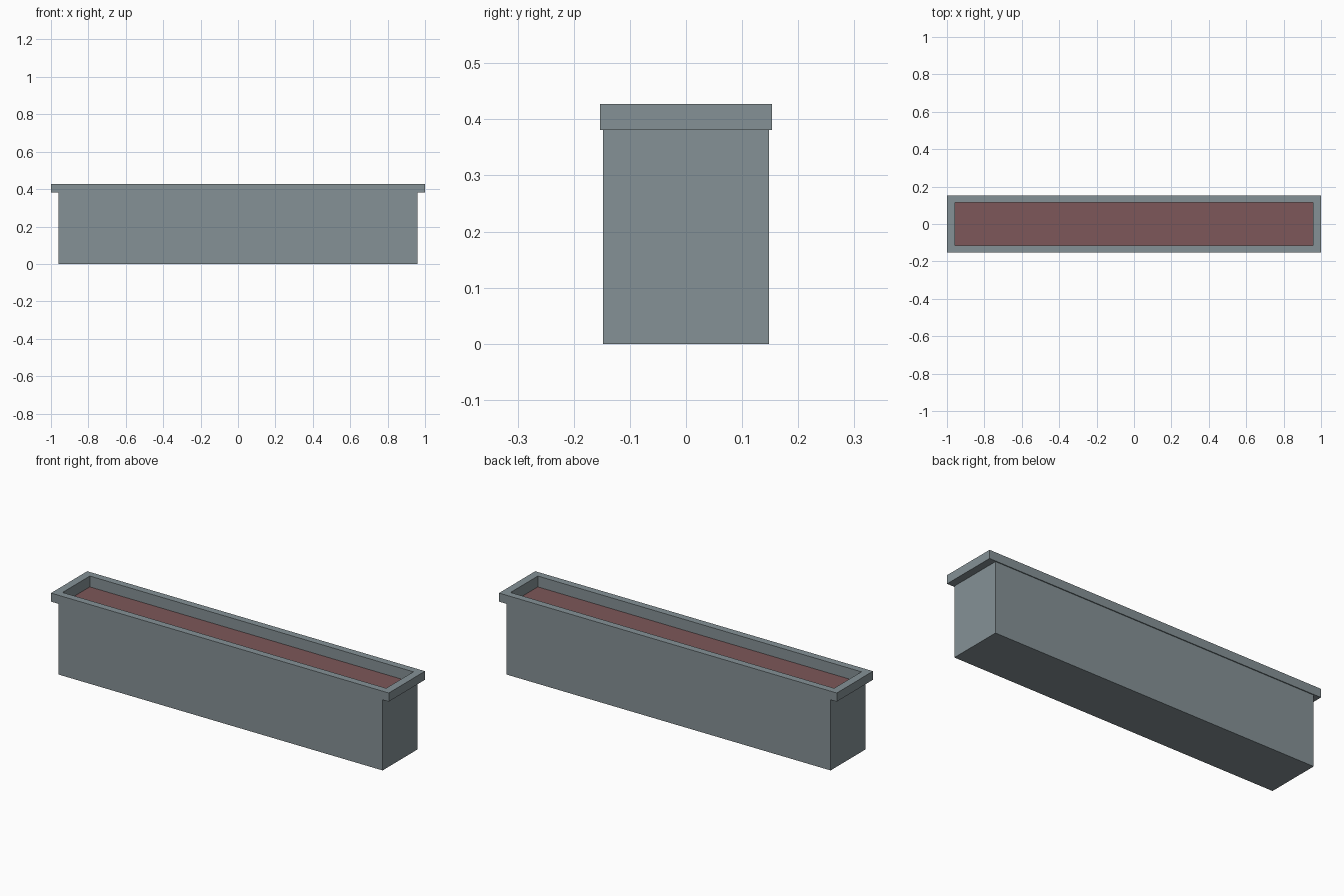
import bpy, bmesh

if "Cube" in bpy.data.objects:
    bpy.data.objects.remove(bpy.data.objects["Cube"])


def material(name, rgb):
    m = bpy.data.materials.new(name)
    m.diffuse_color = (*rgb, 1.0)
    m.use_nodes = True
    m.node_tree.nodes["Principled BSDF"].inputs["Base Color"].default_value = m.diffuse_color
    return m


def stacked_rects(name, rings, mat, cap_end=True):
    """Skin a series of rectangles (half x, half y, z), capped at the ends."""
    bm = bmesh.new()
    loops = [[bm.verts.new((sx * x, sy * y, z))
              for sx, sy in ((-1, -1), (1, -1), (1, 1), (-1, 1))]
             for x, y, z in rings]
    for a, b in zip(loops, loops[1:]):
        for i in range(4):
            j = (i + 1) % 4
            bm.faces.new((a[i], a[j], b[j], b[i]))
    bm.faces.new(loops[0][::-1])
    if cap_end:
        bm.faces.new(loops[-1])
    me = bpy.data.meshes.new(name)
    bm.to_mesh(me)
    bm.free()
    me.materials.append(mat)
    ob = bpy.data.objects.new(name, me)
    bpy.context.collection.objects.link(ob)
    return ob


grey = material("grey metal", (0.235, 0.285, 0.305))
earth = material("reddish soil", (0.205, 0.095, 0.100))

SOIL_Z = 0.369

# Trough: tall walls, overhanging rim, and the recess inside
stacked_rects("planter_trough", [
    (0.96, 0.148, 0.0),
    (0.96, 0.148, 0.381),
    (1.0, 0.153, 0.381),
    (1.0, 0.153, 0.427),
    (0.958, 0.115, 0.427),
    (0.958, 0.115, SOIL_Z - 0.008),
], grey)

# Soil bed filling the recess
stacked_rects("soil_bed", [
    (0.958, 0.115, SOIL_Z - 0.008),
    (0.958, 0.115, SOIL_Z),
], earth)
